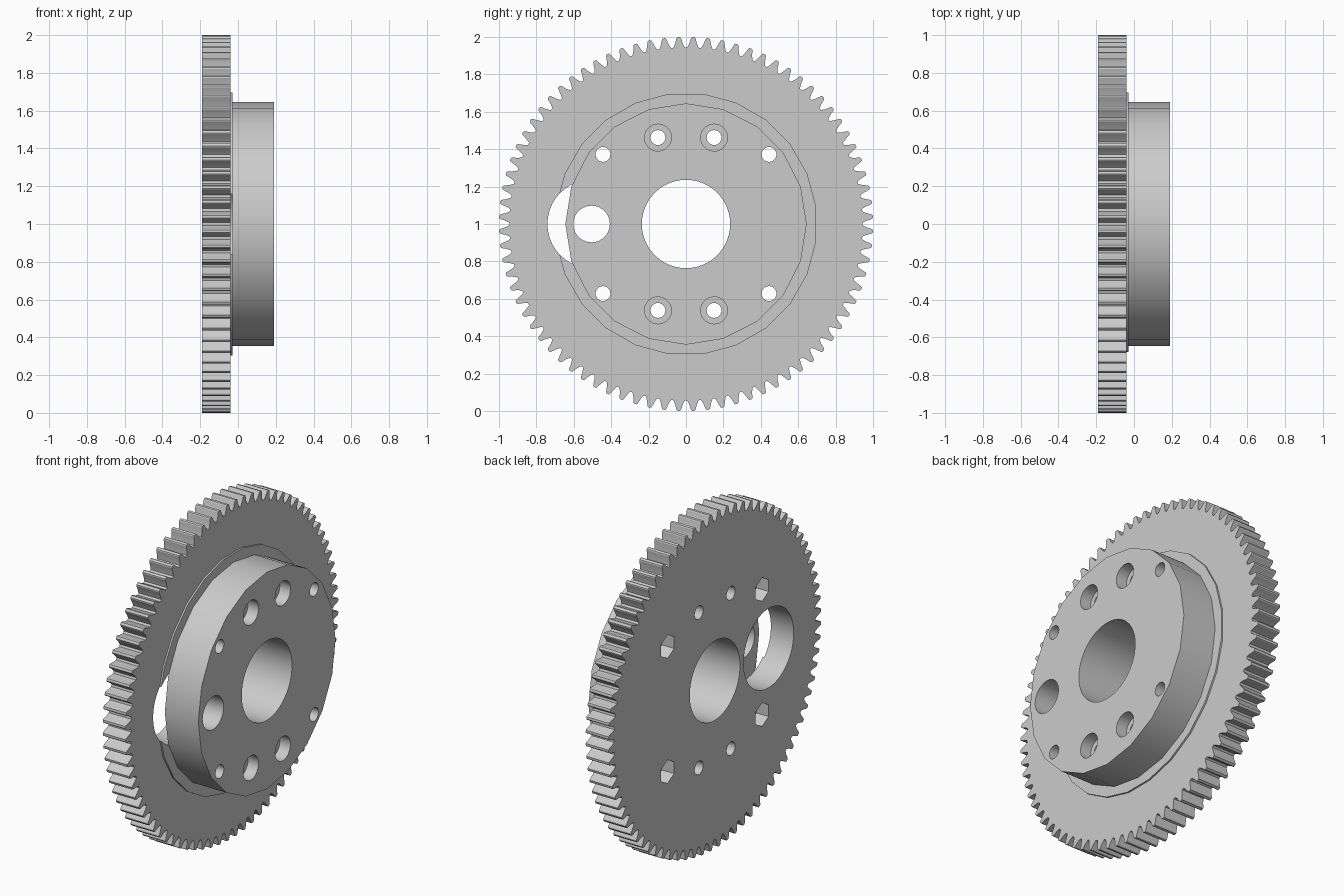
import bpy, bmesh
from math import radians, sin, cos, pi

if "Cube" in bpy.data.objects:
    bpy.data.objects.remove(bpy.data.objects["Cube"])

CZ = 1.0                                   # axle height
BACK, FACE, STEP, FRONT = -0.19, -0.04, -0.03, 0.19

grey = bpy.data.materials.new("light_grey")
grey.use_nodes = True
colour = (0.6, 0.6, 0.6, 1)
grey.diffuse_color = colour
grey.node_tree.nodes["Principled BSDF"].inputs["Base Color"].default_value = colour


def circle(r, n, y=0.0, z=0.0, start=0.0):
    return [(y + r * cos(start + 2 * pi * i / n), z + r * sin(start + 2 * pi * i / n))
            for i in range(n)]


def prism(name, outline, x0, x1):
    """Extrude a closed (y, z) outline along x."""
    bm = bmesh.new()
    base = bm.faces.new([bm.verts.new((x0, y, z + CZ)) for y, z in outline])
    new = bmesh.ops.extrude_face_region(bm, geom=[base])["geom"]
    bmesh.ops.translate(bm, vec=(x1 - x0, 0, 0),
                        verts=[v for v in new if isinstance(v, bmesh.types.BMVert)])
    bmesh.ops.recalc_face_normals(bm, faces=bm.faces)
    mesh = bpy.data.meshes.new(name)
    bm.to_mesh(mesh)
    bm.free()
    mesh.materials.append(grey)
    ob = bpy.data.objects.new(name, mesh)
    bpy.context.collection.objects.link(ob)
    return ob


def activate(ob):
    bpy.ops.object.select_all(action="DESELECT")
    ob.select_set(True)
    bpy.context.view_layer.objects.active = ob


def cut(ob, outline, x0=-0.5, x1=0.5):
    cutter = prism("cutter", outline, x0, x1)
    cutter.hide_render = True
    activate(ob)
    mod = ob.modifiers.new("hole", "BOOLEAN")
    mod.operation, mod.solver, mod.object = "DIFFERENCE", "EXACT", cutter
    bpy.ops.object.modifier_apply(modifier=mod.name)
    bpy.data.objects.remove(cutter)


# Toothed rim profile: root, flank and tip points for each tooth
TEETH = 80
pitch = 2 * pi / TEETH
tooth = [(-0.41, 0.945), (-0.27, 0.966), (-0.15, 0.995), (-0.09, 1.0)]
tooth += [(-a, r) for a, r in reversed(tooth)]
profile = [(r * cos((i + 0.5 + a) * pitch), r * sin((i + 0.5 + a) * pitch))
           for i in range(TEETH) for a, r in tooth]

gear = prism("gear_wheel", profile, BACK, FACE)
ring = prism("raised_ring", circle(0.702, 24, start=pi / 24), FACE, STEP)
hub = prism("hub", circle(0.645, 20), STEP, FRONT)

# Axle bore and bolt holes pass through everything
mirrored = [(sy, sz) for sy in (-1, 1) for sz in (-1, 1)]
for part in (gear, ring, hub):
    cut(part, circle(0.236, 48))
    for sy, sz in mirrored:
        cut(part, circle(0.04, 20, sy * 0.444, sz * 0.372))
        cut(part, circle(0.04, 20, sy * 0.15, sz * 0.462))

# Large offset window in the wheel, smaller hole through the hub
for part in (gear, ring):
    cut(part, circle(0.236, 40, -0.505))
cut(hub, circle(0.098, 28, -0.505))

# Hexagonal nut pockets behind, round counterbores in front
for sy, sz in mirrored:
    cut(gear, circle(0.07, 6, sy * 0.444, sz * 0.372, pi / 6), -0.5, BACK + 0.08)
    cut(hub, circle(0.072, 28, sy * 0.15, sz * 0.462), FRONT - 0.07, 0.5)

for part in (gear, ring, hub):
    activate(part)
    bpy.ops.object.shade_smooth_by_angle(angle=radians(22))
